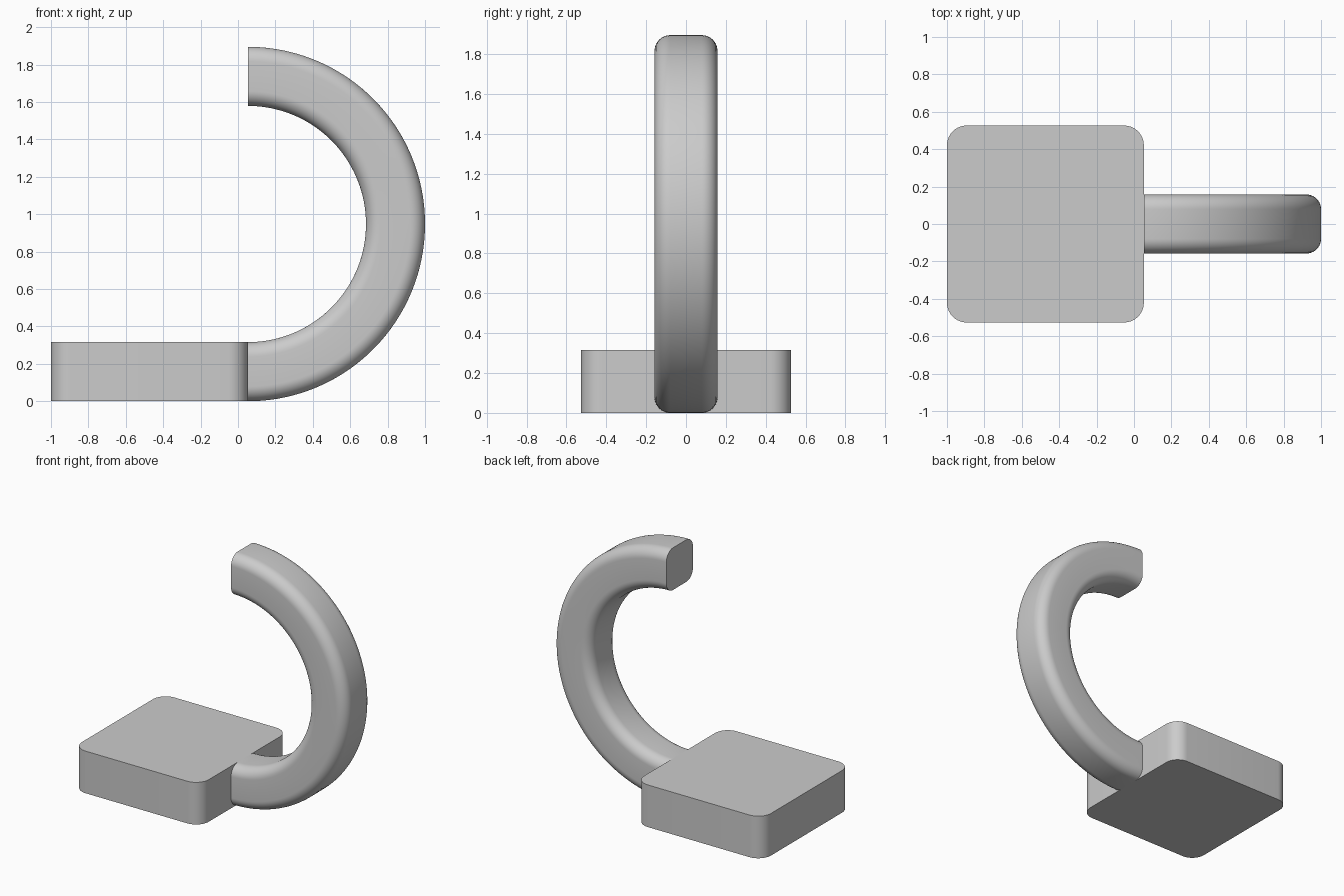
import bpy, bmesh
from math import pi, sin, cos, radians
from mathutils import Vector

cube = bpy.data.objects.get("Cube")
if cube:
    bpy.data.objects.remove(cube, do_unlink=True)

UNIT = 2 / 19            # everything is a multiple of this module
JOIN_X = -1 + 10 * UNIT  # plane where the hook meets the base
THICK = 3 * UNIT

grey = bpy.data.materials.new("light grey")
grey.use_nodes = True
COLOUR = (0.6, 0.6, 0.6, 1)
grey.diffuse_color = COLOUR
grey.node_tree.nodes["Principled BSDF"].inputs["Base Color"].default_value = COLOUR


def rounded_rect(width, height, radius, steps=10):
    """2D outline of a rectangle with round corners, centred on the origin."""
    points = []
    for i, (sx, sy) in enumerate([(1, 1), (-1, 1), (-1, -1), (1, -1)]):
        cx, cy = sx * (width / 2 - radius), sy * (height / 2 - radius)
        for k in range(steps + 1):
            a = (i + k / steps) * pi / 2
            points.append((cx + radius * cos(a), cy + radius * sin(a)))
    return points


def finish(bm, name):
    bmesh.ops.recalc_face_normals(bm, faces=bm.faces)
    mesh = bpy.data.meshes.new(name)
    bm.to_mesh(mesh)
    bm.free()
    mesh.materials.append(grey)
    obj = bpy.data.objects.new(name, mesh)
    bpy.context.collection.objects.link(obj)
    bpy.ops.object.select_all(action='DESELECT')
    obj.select_set(True)
    bpy.context.view_layer.objects.active = obj
    bpy.ops.object.shade_smooth_by_angle(angle=radians(30))
    return obj


# Base block: square plate with rounded vertical corners
bm = bmesh.new()
centre_x = JOIN_X - 5 * UNIT
outline = rounded_rect(10 * UNIT, 10 * UNIT, UNIT)
bottom = bm.faces.new([bm.verts.new((centre_x + x, y, 0)) for x, y in outline])
top = bmesh.ops.extrude_face_region(bm, geom=[bottom], use_keep_orig=True)
bmesh.ops.translate(bm, vec=(0, 0, THICK),
                    verts=[v for v in top["geom"] if isinstance(v, bmesh.types.BMVert)])
finish(bm, "base_block")

# Hook: rounded square section swept through a half circle, with capped ends
bm = bmesh.new()
outer = 9 * UNIT
section = rounded_rect(THICK, THICK, 0.75 * UNIT)
SEGMENTS = 96
rings = []
for i in range(SEGMENTS + 1):
    a = -pi / 2 + pi * i / SEGMENTS
    ring = []
    for y, offset in section:
        r = outer - THICK / 2 + offset
        ring.append(bm.verts.new(Vector((JOIN_X + r * cos(a), y, outer + r * sin(a)))))
    rings.append(ring)
for lower, upper in zip(rings, rings[1:]):
    for k in range(len(section)):
        n = (k + 1) % len(section)
        bm.faces.new((lower[k], lower[n], upper[n], upper[k]))
bm.faces.new(rings[0])
bm.faces.new(rings[-1])
finish(bm, "curved_hook")
